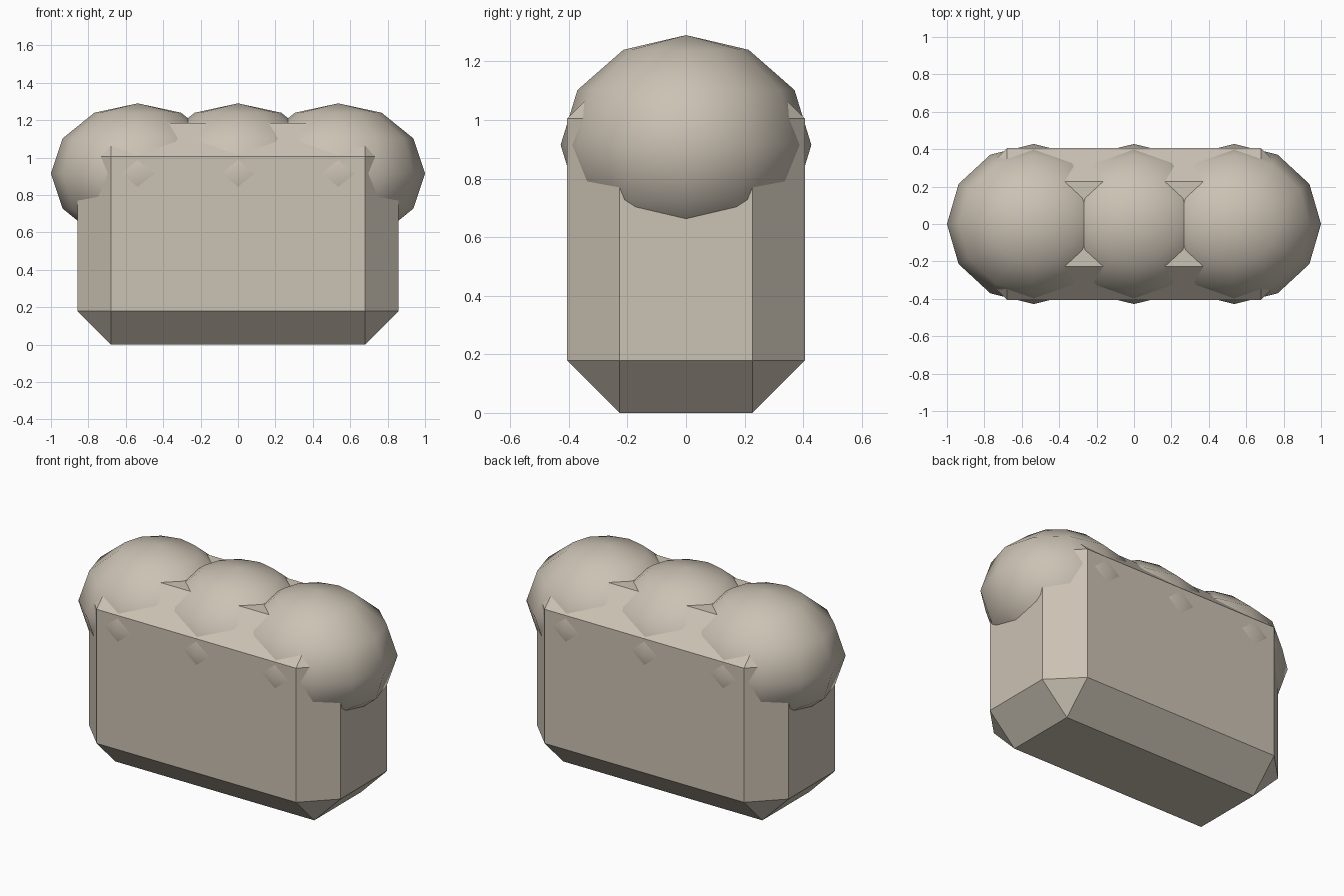
import bpy, bmesh

if "Cube" in bpy.data.objects:
    bpy.data.objects.remove(bpy.data.objects["Cube"])

mat = bpy.data.materials.new("warm stone")
mat.diffuse_color = (0.60, 0.54, 0.455, 1)
mat.use_nodes = True
mat.node_tree.nodes["Principled BSDF"].inputs["Base Color"].default_value = mat.diffuse_color


def make_object(name, bm, smooth):
    mesh = bpy.data.meshes.new(name)
    for f in bm.faces:
        f.smooth = smooth
    bm.to_mesh(mesh)
    bm.free()
    mesh.materials.append(mat)
    ob = bpy.data.objects.new(name, mesh)
    bpy.context.collection.objects.link(ob)
    return ob


# Body: box with single flat chamfers on every edge
W, D, H, CHAMFER = 1.716, 0.812, 1.184, 0.179
bm = bmesh.new()
bmesh.ops.create_cube(bm, size=1)
for v in bm.verts:
    v.co.x *= W
    v.co.y *= D
    v.co.z = (v.co.z + 0.5) * H
bmesh.ops.bevel(bm, geom=bm.edges[:], offset=CHAMFER, offset_type='OFFSET',
                segments=1, affect='EDGES', profile=0.5)
make_object("body", bm, False)

# Three rounded lobes along the top
for name, x in (("left_lobe", -0.536), ("middle_lobe", 0.0), ("right_lobe", 0.536)):
    bm = bmesh.new()
    bmesh.ops.create_uvsphere(bm, u_segments=12, v_segments=6, radius=1)
    for v in bm.verts:
        v.co.x *= 0.464
        v.co.y *= 0.428
        v.co.z *= 0.375
    ob = make_object(name, bm, True)
    ob.location = (x, 0, 0.915)
